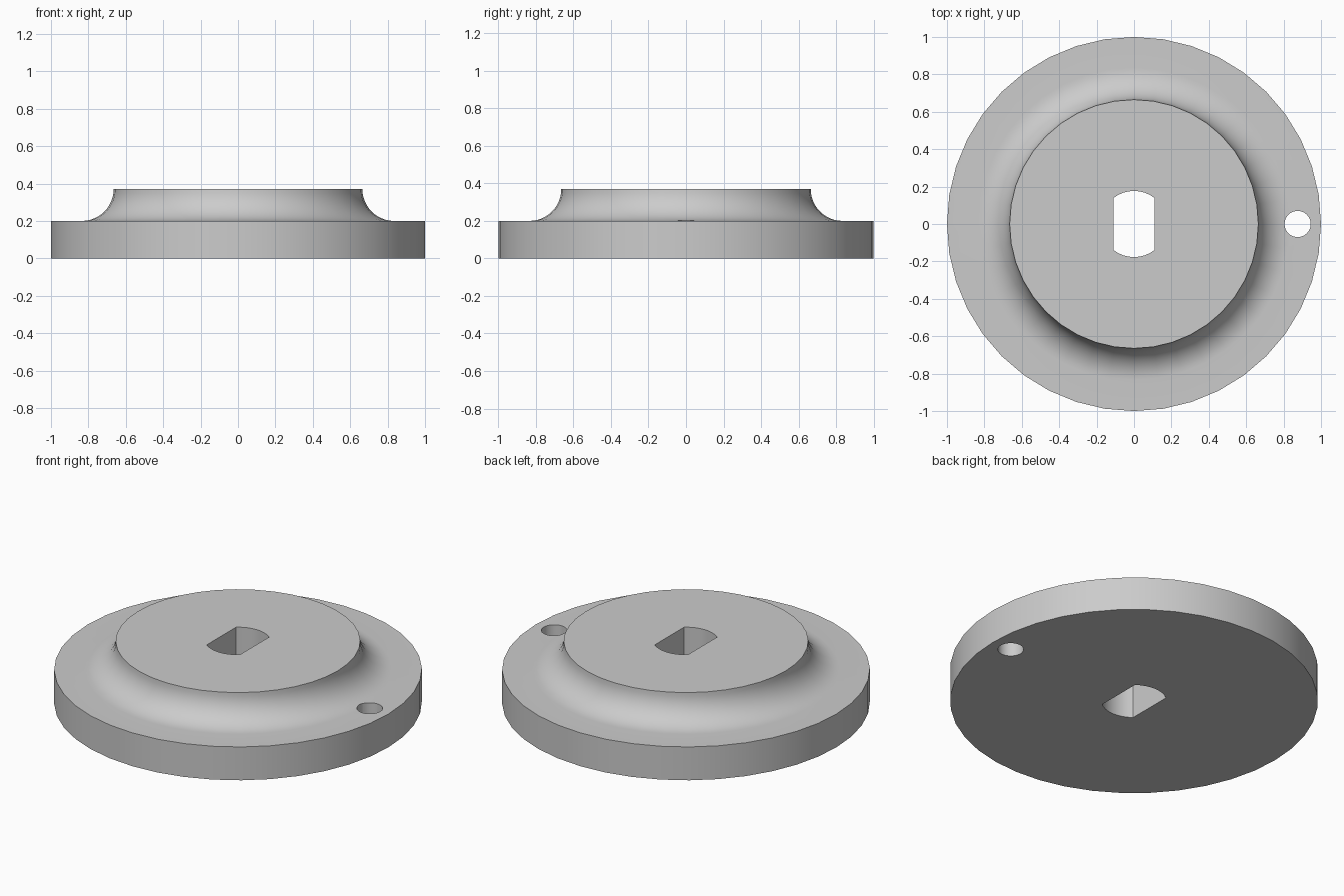
import bpy
import bmesh
import math

cube = bpy.data.objects.get("Cube")
if cube:
    bpy.data.objects.remove(cube, do_unlink=True)

SEGMENTS = 40
BASE_TOP, TOP, BOSS_RADIUS = 0.2, 0.37, 0.665
FILLET = TOP - BASE_TOP

grey = bpy.data.materials.new("plain grey")
grey.use_nodes = True
colour = (0.6, 0.6, 0.6, 1)
grey.diffuse_color = colour
grey.node_tree.nodes["Principled BSDF"].inputs["Base Color"].default_value = colour


def finish(name, bm):
    bmesh.ops.recalc_face_normals(bm, faces=bm.faces)
    mesh = bpy.data.meshes.new(name)
    bm.to_mesh(mesh)
    bm.free()
    mesh.materials.append(grey)
    obj = bpy.data.objects.new(name, mesh)
    bpy.context.collection.objects.link(obj)
    return obj


def lathe(name, profile, count):
    """Revolve (radius, height) points and cap both ends."""
    bm = bmesh.new()
    rings = [[bm.verts.new((r * math.cos(math.tau * i / count),
                            r * math.sin(math.tau * i / count), z))
              for i in range(count)] for r, z in profile]
    for low, high in zip(rings, rings[1:]):
        for i in range(count):
            j = (i + 1) % count
            bm.faces.new((low[i], low[j], high[j], high[i]))
    bm.faces.new(rings[0][::-1])
    bm.faces.new(rings[-1])
    return finish(name, bm)


def prism(name, outline):
    """Extrude an outline through the whole height, as a cutter."""
    bm = bmesh.new()
    face = bm.faces.new([bm.verts.new((x, y, -0.1)) for x, y in outline])
    out = bmesh.ops.extrude_face_region(bm, geom=[face])
    for v in out["geom"]:
        if isinstance(v, bmesh.types.BMVert):
            v.co.z = TOP + 0.1
    obj = finish(name, bm)
    obj.hide_render = True
    return obj


# Flange and boss joined by a concave fillet
profile = [(1, 0), (1, BASE_TOP)]
for i in range(13):
    a = math.pi / 2 * i / 12
    profile.append((BOSS_RADIUS + FILLET * (1 - math.sin(a)),
                    TOP - FILLET * math.cos(a)))
disc = lathe("flanged_disc", profile, SEGMENTS)

# Central double-flat slot: a circle with two straight sides
radius, half_width = 0.177, 0.11
limit = math.acos(half_width / radius)
arc = [limit + (math.pi - 2 * limit) * i / 8 for i in range(9)]
slot = [(radius * math.cos(a), radius * math.sin(a)) for a in arc]
slot += [(-x, -y) for x, y in slot]

# Round pin hole near the rim
hole = [(0.875 + 0.07 * math.cos(math.tau * i / 32),
         0.07 * math.sin(math.tau * i / 32)) for i in range(32)]

# Cut both openings, then remove the cutters
bpy.context.view_layer.objects.active = disc
disc.select_set(True)
for cutter in (prism("slot_cutter", slot), prism("pin_hole_cutter", hole)):
    cut = disc.modifiers.new(cutter.name, 'BOOLEAN')
    cut.operation = 'DIFFERENCE'
    cut.solver = 'EXACT'
    cut.object = cutter
    bpy.ops.object.modifier_apply(modifier=cut.name)
    bpy.data.objects.remove(cutter, do_unlink=True)

bpy.ops.object.shade_smooth_by_angle(angle=math.radians(30))
